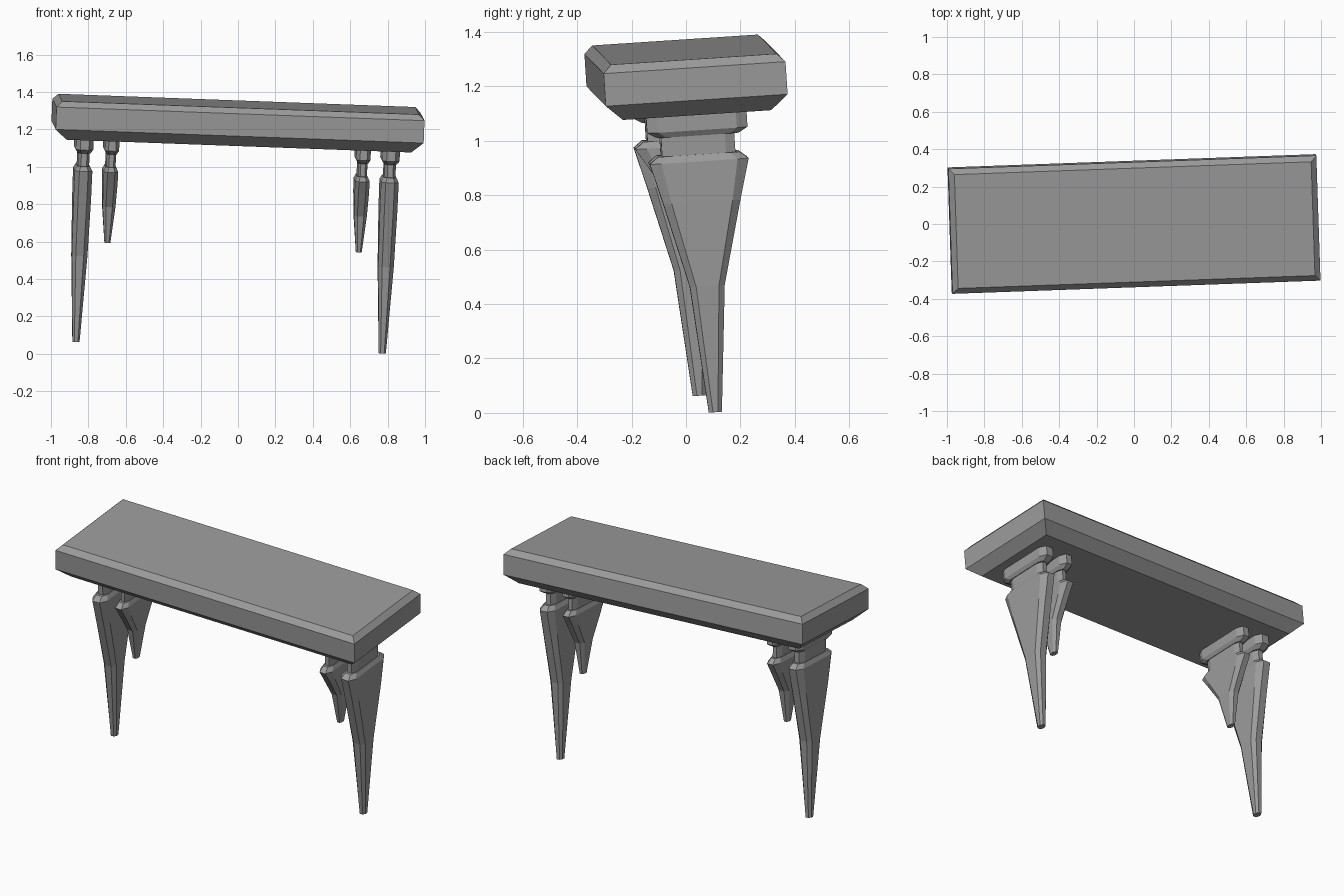
import bpy, bmesh
from mathutils import Matrix, Vector

cube = bpy.data.objects.get("Cube")
if cube:
    bpy.data.objects.remove(cube, do_unlink=True)

stone = bpy.data.materials.new("grey_stone")
stone.use_nodes = True
GREY = (0.33, 0.33, 0.33, 1)
stone.diffuse_color = GREY
stone.node_tree.nodes["Principled BSDF"].inputs["Base Color"].default_value = GREY

# The whole table leans slightly
ex = Vector((1, 0.036, -0.037)).normalized()
ey = Vector((-0.037, 1, 0.066))
ey = (ey - ex * ey.dot(ex)).normalized()
ez = ex.cross(ey)
LEAN = Matrix.Translation((0, 0, 1.245)) @ Matrix((ex, ey, ez)).transposed().to_4x4()


def outline(hx, hy, cut):
    """Rectangle, or elongated octagon when the corners are cut."""
    if not cut:
        return [(hx, -hy), (hx, hy), (-hx, hy), (-hx, -hy)]
    a, b = hx * 0.5, hy - cut
    return [(a, -hy), (hx, -b), (hx, b), (a, hy),
            (-a, hy), (-hx, b), (-hx, -b), (-a, -hy)]


def loft(name, sections, x=0.0, width=1.0):
    """Stack outlines given as (z, half width, half depth, corner cut)."""
    bm = bmesh.new()
    rings = [[bm.verts.new((x + px * width, py, z)) for px, py in outline(hx, hy, cut)]
             for z, hx, hy, cut in sections]
    for low, high in zip(rings, rings[1:]):
        for i in range(len(low)):
            j = (i + 1) % len(low)
            bm.faces.new((low[i], low[j], high[j], high[i]))
    bm.faces.new(rings[0])
    bm.faces.new(rings[-1])
    bmesh.ops.recalc_face_normals(bm, faces=bm.faces)
    mesh = bpy.data.meshes.new(name)
    bm.to_mesh(mesh)
    bm.free()
    mesh.materials.append(stone)
    obj = bpy.data.objects.new(name, mesh)
    bpy.context.collection.objects.link(obj)
    obj.matrix_world = LEAN
    return obj


# Slab top with bevelled rims
loft("table_top", [(-0.117, 0.923, 0.273, 0), (-0.06, 0.985, 0.335, 0),
                   (0.06, 0.985, 0.335, 0), (0.09, 0.955, 0.305, 0)])

# Leg parts: bracket, neck and tapered blade
BRACKET = [(-0.195, 0.034, 0.15, 0.035), (-0.175, 0.047, 0.185, 0.04),
           (-0.11, 0.047, 0.185, 0.04)]
NECK = [(-0.275, 0.03, 0.135, 0.035), (-0.19, 0.03, 0.135, 0.035)]
BLADE = [(-1.215, 0.019, 0.024, 0.015), (-0.75, 0.042, 0.064, 0.022),
         (-0.44, 0.047, 0.142, 0.03), (-0.29, 0.047, 0.182, 0.042),
         (-0.265, 0.034, 0.15, 0.035)]


def leg(name, x, width, length):
    top = BLADE[-2][0]
    blade = [(top + (z - top) * (length if z < top else 1), hx, hy, cut)
             for z, hx, hy, cut in BLADE]
    for part, shape in (("bracket", BRACKET), ("neck", NECK), ("blade", blade)):
        loft(f"{name}_{part}", shape, x, width)


# Long outer legs and short inner legs on both ends
for side, sign in (("left", 1), ("right", -1)):
    leg(f"{side}_outer_leg", sign * 0.82, 1.0, 1.0)
    leg(f"{side}_inner_leg", sign * 0.673, 0.82, 0.42)
